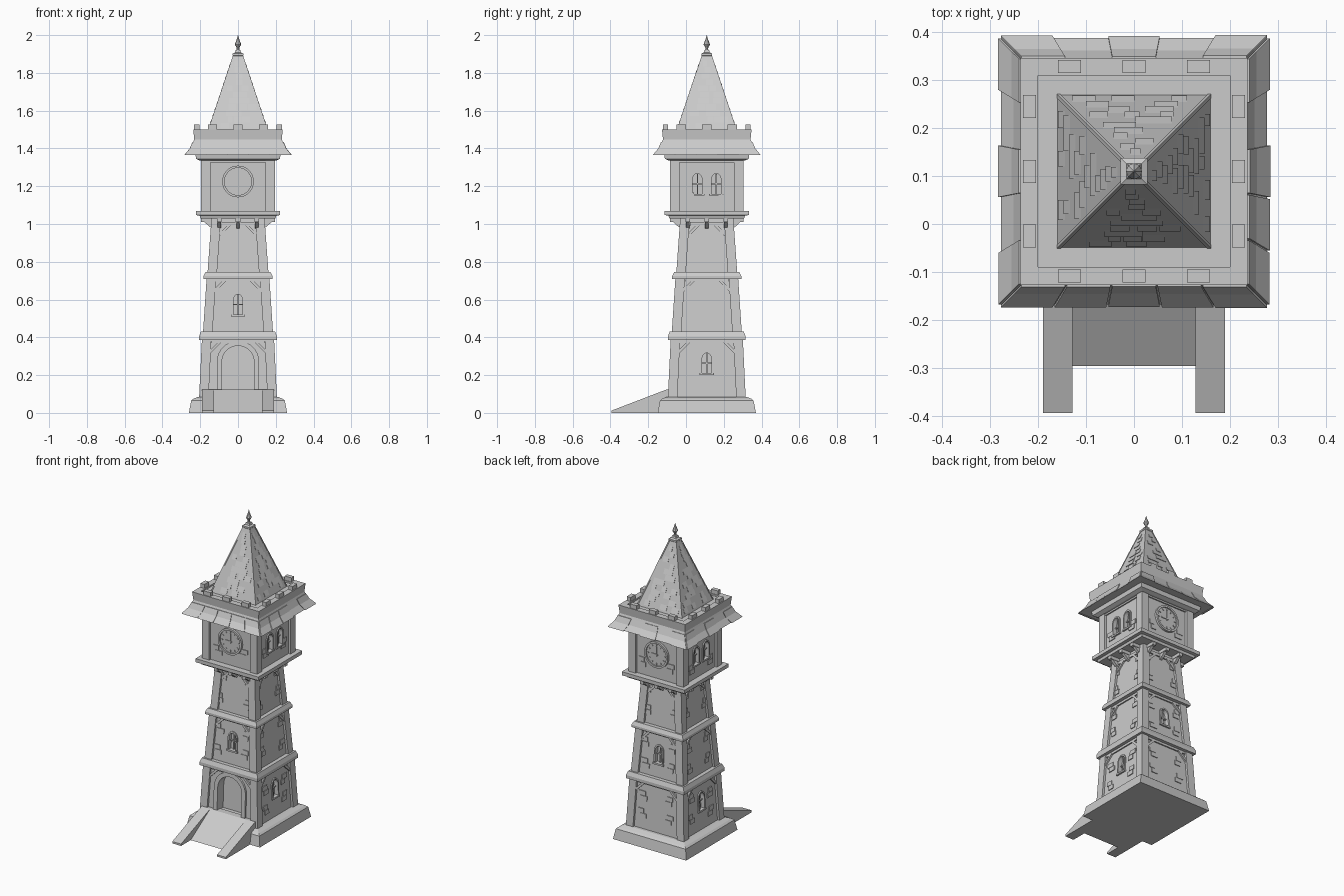
import bpy, bmesh, math, random
from mathutils import Matrix, Vector

random.seed(4)
cube = bpy.data.objects.get("Cube")
if cube:
    bpy.data.objects.remove(cube, do_unlink=True)

STONE = (0.6, 0.6, 0.6, 1)
stone = bpy.data.materials.new("grey stone")
stone.use_nodes = True
stone.diffuse_color = STONE
stone.node_tree.nodes["Principled BSDF"].inputs["Base Color"].default_value = STONE
CENTRE = Matrix.Translation((0, 0.11, 0))   # tower axis


class Part:
    """Collects solids into one mesh; side 0 is front, then +x, back, -x."""

    def __init__(self):
        self.bm = bmesh.new()

    def loft(self, rings, side=0, closed=False):
        turn = CENTRE @ Matrix.Rotation(side * math.pi / 2, 4, 'Z')
        rows = [[self.bm.verts.new(turn @ Vector(p)) for p in r] for r in rings]
        n = len(rows[0])
        pairs = list(zip(rows, rows[1:])) + ([(rows[-1], rows[0])] if closed else [])
        for a, b in pairs:
            for i in range(n):
                j = (i + 1) % n
                self.bm.faces.new((a[i], a[j], b[j], b[i]))
        if not closed:
            self.bm.faces.new(rows[0][::-1])
            self.bm.faces.new(rows[-1])

    def squares(self, profile):
        self.loft([[(-h, -h, z), (h, -h, z), (h, h, z), (-h, h, z)] for h, z in profile])

    def prism(self, poly, wall, low, high, side):
        self.loft([[(u, -wall(z) - d, z) for u, z in poly] for d in (low, high)], side)

    def band(self, outer, inner, wall, low, high, side, closed=False):
        self.loft([[(o[0], -wall(o[1]) - low, o[1]), (o[0], -wall(o[1]) - high, o[1]),
                    (i[0], -wall(i[1]) - high, i[1]), (i[0], -wall(i[1]) - low, i[1])]
                   for o, i in zip(outer, inner)], side, closed)

    def finish(self, name):
        bmesh.ops.recalc_face_normals(self.bm, faces=self.bm.faces)
        mesh = bpy.data.meshes.new(name)
        self.bm.to_mesh(mesh)
        self.bm.free()
        mesh.materials.append(stone)
        ob = bpy.data.objects.new(name, mesh)
        bpy.context.collection.objects.link(ob)
        return ob


def slope(h0, z0, h1, z1):
    return lambda z: h0 + (h1 - h0) * (z - z0) / (z1 - z0)


def rect(u0, u1, z0, z1):
    return [(u0, z0), (u1, z0), (u1, z1), (u0, z1)]


def arch(u, z0, w, spring, rise, n=12):
    arc = [(u + w * math.cos(math.pi * i / n), spring + rise * math.sin(math.pi * i / n))
           for i in range(n + 1)]
    return [(u + w, z0)] + arc + [(u - w, z0)]


def circle(r, z, n=32):
    return [(r * math.cos(math.tau * i / n), z + r * math.sin(math.tau * i / n)) for i in range(n)]


def carve(ob, cutter):
    mod = ob.modifiers.new("openings", 'BOOLEAN')
    mod.object, mod.operation, mod.solver = cutter, 'DIFFERENCE', 'EXACT'
    graph = bpy.context.evaluated_depsgraph_get()
    mesh = bpy.data.meshes.new_from_object(ob.evaluated_get(graph))
    ob.modifiers.clear()
    ob.data = mesh
    bpy.data.objects.remove(cutter, do_unlink=True)


RECESS, POST = 0.014, 0.05
# name, bottom z, top z, bottom half width, top half width, windows (side, u, z)
TIERS = [
    ("lower", 0.08, 0.39, 0.206, 0.191, [(1, 0, 0.21), (3, 0, 0.21)]),
    ("middle", 0.43, 0.715, 0.185, 0.166, [(0, 0, 0.52), (2, 0, 0.52)]),
    ("upper", 0.745, 1.04, 0.161, 0.14, []),
    ("belfry", 1.07, 1.345, 0.195, 0.195,
     [(s, u, 1.16) for s in (1, 3) for u in (-0.05, 0.05)]),
]

for name, z0, z1, h0, h1, windows in TIERS:
    wall = slope(h0 - RECESS, z0, h1 - RECESS, z1)
    core, cutter, posts, trim, bricks, frames = (Part() for _ in range(6))
    core.squares([(wall(z0), z0), (wall(z1), z1)])

    # corner posts, top rails and braces
    for side in range(4):
        posts.loft([[(h - POST, -h, z), (h, -h, z), (h, POST - h, z), (h - POST, POST - h, z)]
                    for h, z in ((h0, z0), (h1, z1))], side)
        top = 1.01 if name == "upper" else z1
        inner = h1 - POST
        trim.prism(rect(-inner, inner, top - 0.02, top), wall, -0.004, 0.008, side)
        if name != "belfry":
            for s in (-1, 1):
                trim.prism([(s * (inner + 0.005), top - 0.075), (s * (inner + 0.005), top - 0.055),
                            (s * (inner - 0.035), top - 0.015), (s * (inner - 0.055), top - 0.015)],
                           wall, -0.004, 0.01, side)
        # scattered raised bricks near the edges of each panel
        for s in (-1, 1):
            for part in (0.2, 0.62):
                if name == "belfry" and part > 0.5 or name == "lower" and side == 0:
                    continue
                z = z0 + (z1 - z0) * (part + random.uniform(-0.06, 0.06))
                u = s * random.uniform(0.085, 0.095)
                for step in range(2):
                    a = u - 0.025 + step * s * 0.012
                    bricks.prism(rect(a, a + random.uniform(0.035, 0.05), z, z + 0.028),
                                 wall, -0.004, 0.005, side)
                    z += 0.03

    # arched windows with frame, mullion and sill
    for side, u, z in windows:
        spring = z + 0.075
        shape, opening = arch(u, z, 0.034, spring, 0.042), arch(u, z, 0.025, spring, 0.032)
        cutter.prism(opening, wall, -0.02, 0.03, side)
        frames.band(shape, opening, wall, -0.004, 0.007, side)
        frames.prism(rect(u - 0.003, u + 0.003, z, spring + 0.031), wall, -0.021, -0.008, side)
        frames.prism(rect(u - 0.025, u + 0.025, z + 0.05, z + 0.056), wall, -0.021, -0.008, side)
        frames.prism(rect(u - 0.038, u + 0.038, z - 0.01, z), wall, -0.004, 0.01, side)

    # arched doorway
    if name == "lower":
        door = arch(0, 0.12, 0.085, 0.27, 0.085, 16)
        cutter.prism(door, wall, -0.05, 0.05, 0)
        frames.band(arch(0, 0.12, 0.112, 0.27, 0.112, 16), door, wall, -0.02, 0.012, 0)

    body = core.finish(name + "_wall")
    if windows:
        carve(body, cutter.finish("opening_cutter"))
        frames.finish(name + "_frames")
    else:
        cutter.bm.free()
        frames.bm.free()
    posts.finish(name + "_corner_posts")
    trim.finish(name + "_braces")
    bricks.finish(name + "_bricks")

# plinth and ledges
for name, profile in {
    "plinth": [(0.26, 0), (0.248, 0.065), (0.236, 0.075), (0.211, 0.085)],
    "lower_ledge": [(0.206, 0.385), (0.206, 0.405), (0.196, 0.43)],
    "middle_ledge": [(0.183, 0.71), (0.183, 0.725), (0.172, 0.747)],
    "belfry_ledge": [(0.198, 1.03), (0.203, 1.045), (0.223, 1.047), (0.223, 1.07)],
    "eaves_ledge": [(0.2, 1.335), (0.222, 1.345), (0.226, 1.372)],
    "roof_skirt": [(0.22, 1.372), (0.278, 1.368), (0.252, 1.4), (0.237, 1.435), (0.231, 1.45)],
    "parapet": [(0.231, 1.44), (0.237, 1.5), (0.2, 1.5), (0.2, 1.49)],
    "spire": [(0.161, 1.485), (0.024, 1.895)],
    "spire_cap": [(0.022, 1.885), (0.028, 1.892), (0.028, 1.902), (0.016, 1.908), (0.013, 1.92)],
}.items():
    part = Part()
    part.squares(profile)
    part.finish(name)

# corbels below the belfry
corbels = Part()
edge = lambda z: 0.13
for side in range(4):
    for u in (-0.1, 0, 0.1):
        corbels.prism(rect(u - 0.012, u + 0.012, 1.01, 1.035), edge, 0, 0.065, side)
        corbels.loft([[(x, -0.13, 0.975), (x, -0.15, 0.985), (x, -0.18, 1.012), (x, -0.13, 1.012)]
                      for x in (u - 0.009, u + 0.009)], side)
corbels.finish("belfry_corbels")

# clocks on front and back
clock = Part()
face = lambda z: 0.195 - RECESS
CZ = 1.225
for side in (0, 2):
    clock.prism(circle(0.076, CZ), face, -0.004, 0.006, side)
    clock.band(circle(0.084, CZ), circle(0.072, CZ), face, -0.004, 0.014, side, True)
    for angle, r0, r1, w in [(math.tau * i / 12, 0.054, 0.066, 0.003) for i in range(12)] + [
            (0, -0.01, 0.05, 0.003), (math.pi * 1.5, -0.01, 0.04, 0.004)]:
        s, c = math.sin(angle), math.cos(angle)
        clock.prism([(r * s + k * w * c, CZ + r * c - k * w * s)
                     for r, k in ((r0, -1), (r0, 1), (r1, 1), (r1, -1))], face, 0.004, 0.01, side)
clock.finish("clocks")

# overlapping skirt tiles and merlons
tiles, merlons = Part(), Part()
for side in range(4):
    for i in range(5):
        if i % 2 == 0 or random.random() < 0.4:
            a, b = (-0.237 + 0.0948 * (i + k) for k in (0.02, 0.98))
            lift = random.uniform(0.003, 0.005)
            tiles.loft([[(a * v / 0.237, -v + 0.004, z), (b * v / 0.237, -v + 0.004, z),
                         (b * v / 0.237, -v - lift, z), (a * v / 0.237, -v - lift, z)]
                        for v, z in ((0.28, 1.366), (0.252, 1.4), (0.237, 1.435))], side)
    for u in (-0.135, 0, 0.135):
        merlons.prism(rect(u - 0.024, u + 0.024, 1.495, 1.526), lambda z: 0.205, 0, 0.027, side)
tiles.finish("skirt_tiles")
merlons.finish("merlons")

# spire shingles and ridges
shingles, ridges = Part(), Part()
roof = slope(0.161, 1.485, 0.024, 1.895)
for side in range(4):
    for row in range(11):
        z = 1.505 + row * 0.033
        reach = roof(z + 0.03) - 0.012
        for _ in range(3 if row < 7 else 1):
            w = min(random.uniform(0.025, 0.05), reach)
            u = random.uniform(-reach, reach - w)
            shingles.loft([[(u, -roof(zz) + 0.003, zz), (u + w, -roof(zz) + 0.003, zz),
                            (u + w, -roof(zz) - t, zz), (u, -roof(zz) - t, zz)]
                           for zz, t in ((z, 0.004), (z + 0.03, 0.0))], side)
    ridges.loft([[(h - 0.006, -h - 0.002, z), (h + 0.002, -h - 0.002, z),
                  (h + 0.002, -h + 0.006, z), (h - 0.006, -h + 0.006, z)]
                 for h, z in ((roof(1.49), 1.49), (roof(1.89), 1.89))], side)
shingles.finish("spire_shingles")
ridges.finish("spire_ridges")

# finial
finial = Part()
finial.loft([[(r * math.cos(math.tau * i / 8), r * math.sin(math.tau * i / 8), z) for i in range(8)]
             for r, z in ((0.012, 1.915), (0.007, 1.925), (0.008, 1.935), (0.017, 1.95),
                          (0.013, 1.962), (0.006, 1.98), (0.0005, 2.0))])
finial.finish("finial")

# entrance ramp with side rails
ramp, rails = Part(), Part()
ramp.loft([[(x, -0.17, 0), (x, -0.407, 0), (x, -0.21, 0.125), (x, -0.17, 0.125)]
           for x in (-0.13, 0.13)])
for a, b in ((-0.19, -0.128), (0.128, 0.19)):
    rails.loft([[(x, -0.18, 0), (x, -0.505, 0), (x, -0.505, 0.012), (x, -0.21, 0.125),
                 (x, -0.18, 0.125)] for x in (a, b)])
ramp.finish("entrance_ramp")
rails.finish("ramp_rails")
